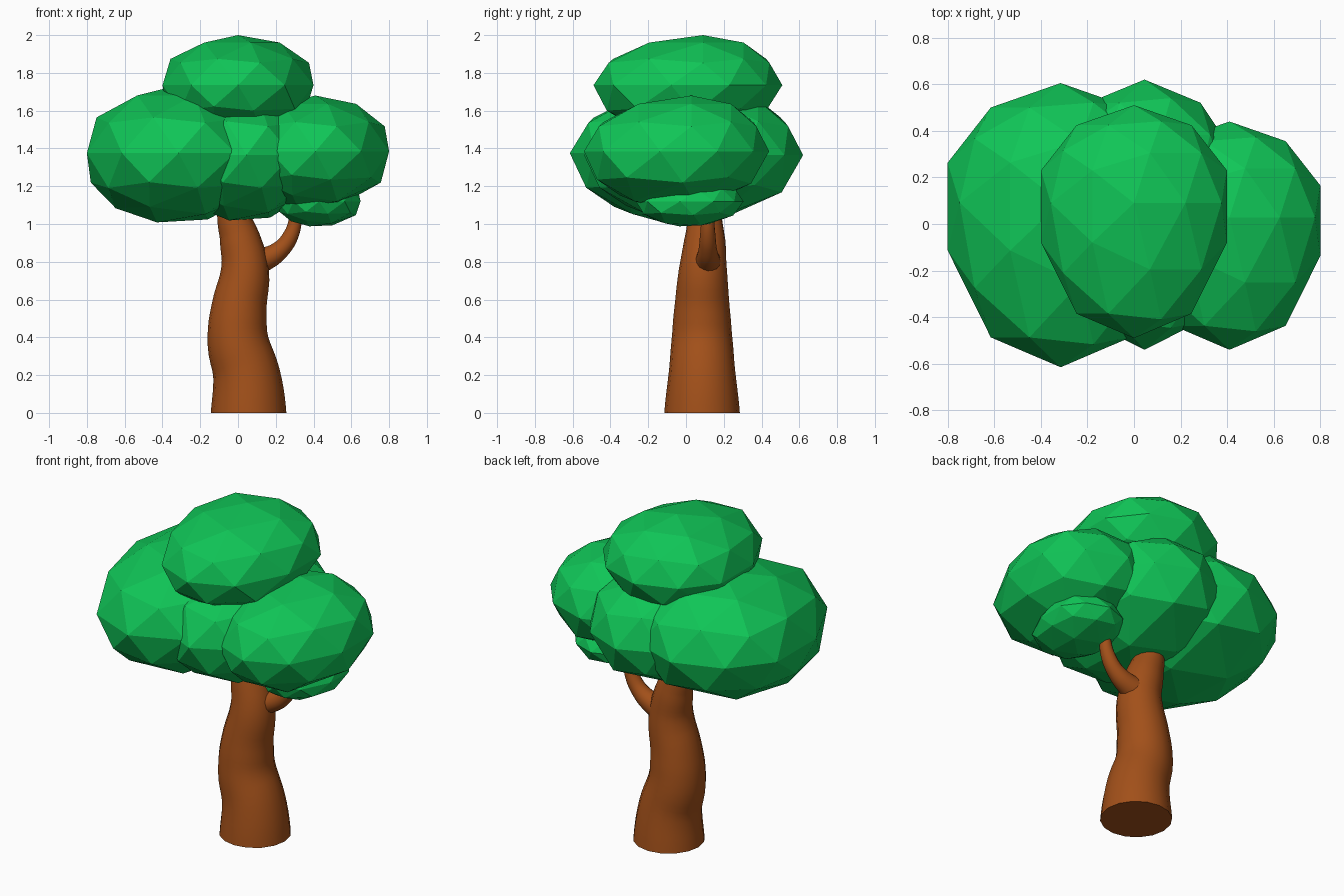
import bpy, bmesh
from mathutils import Vector

if "Cube" in bpy.data.objects:
    bpy.data.objects.remove(bpy.data.objects["Cube"])


def material(name, color):
    m = bpy.data.materials.new(name)
    m.diffuse_color = (*color, 1)
    m.use_nodes = True
    m.node_tree.nodes["Principled BSDF"].inputs["Base Color"].default_value = m.diffuse_color
    return m


GREEN = material("leaf_green", (0.005, 0.56, 0.095))
BROWN = material("bark_brown", (0.36, 0.08, 0.01))


def leaf_clump(name, center, radii):
    """Flat-shaded low-poly ellipsoid: crown leans back, underside leans forward."""
    bm = bmesh.new()
    bmesh.ops.create_icosphere(bm, subdivisions=2, radius=1)
    for v in bm.verts:
        x, y, z = v.co
        y += 0.16 * (1 - y * y) ** 2
        p = Vector((x, y, z))
        if z < -0.1:
            p -= Vector((0.22, 0.35, 0)) * z * z
            p = p.normalized() * (1 + 0.06 * z * z)
        v.co = Vector(center) + Vector([a * r for a, r in zip(p, radii)])
    me = bpy.data.meshes.new(name)
    bm.to_mesh(me)
    bm.free()
    me.materials.append(GREEN)
    ob = bpy.data.objects.new(name, me)
    bpy.context.collection.objects.link(ob)


def limb(name, points, upright=False):
    """Smooth tapered tube through (x, y, z, radius) points."""
    cu = bpy.data.curves.new(name, 'CURVE')
    cu.dimensions = '3D'
    cu.bevel_depth = 1
    cu.bevel_resolution = 6
    cu.resolution_u = 5
    cu.use_fill_caps = True
    sp = cu.splines.new('BEZIER')
    sp.radius_interpolation = 'CARDINAL'
    sp.bezier_points.add(len(points) - 1)
    for bp, (x, y, z, r) in zip(sp.bezier_points, points):
        bp.co = (x, y, z)
        bp.radius = r
        bp.handle_left_type = bp.handle_right_type = 'AUTO'
    if upright:  # keeps the base level with the ground
        bp = sp.bezier_points[0]
        bp.handle_left_type = bp.handle_right_type = 'FREE'
        bp.handle_left = bp.co - Vector((0, 0, 0.07))
        bp.handle_right = bp.co + Vector((0, 0, 0.07))
    ob = bpy.data.objects.new(name, cu)
    bpy.context.collection.objects.link(ob)
    bpy.ops.object.select_all(action='DESELECT')
    ob.select_set(True)
    bpy.context.view_layer.objects.active = ob
    bpy.ops.object.convert(target='MESH')
    ob = bpy.context.object
    ob.data.materials.clear()
    ob.data.materials.append(BROWN)
    bpy.ops.object.shade_smooth_by_angle()


# Trunk and side branch
limb("trunk", [(0.056, 0.085, 0, 0.2), (0.045, 0.085, 0.2, 0.178),
               (0.0, 0.085, 0.38, 0.162), (0.005, 0.085, 0.55, 0.147),
               (0.037, 0.09, 0.76, 0.127), (0.01, 0.1, 0.92, 0.108),
               (-0.02, 0.1, 1.03, 0.09), (-0.03, 0.1, 1.2, 0.08)], upright=True)
limb("branch", [(0.03, 0.11, 0.79, 0.085), (0.13, 0.115, 0.81, 0.066),
                (0.22, 0.115, 0.86, 0.05), (0.28, 0.115, 0.94, 0.041),
                (0.305, 0.115, 1.03, 0.034), (0.31, 0.115, 1.13, 0.03)])

# Foliage clumps
leaf_clump("top_foliage", (0, 0.01, 1.735), (0.42, 0.5, 0.265))
leaf_clump("left_foliage", (-0.315, -0.005, 1.375), (0.51, 0.61, 0.36))
leaf_clump("middle_foliage", (0.045, 0.04, 1.365), (0.41, 0.58, 0.34))
leaf_clump("right_foliage", (0.41, -0.05, 1.385), (0.41, 0.49, 0.295))
leaf_clump("branch_foliage", (0.43, 0.02, 1.12), (0.23, 0.285, 0.13))
